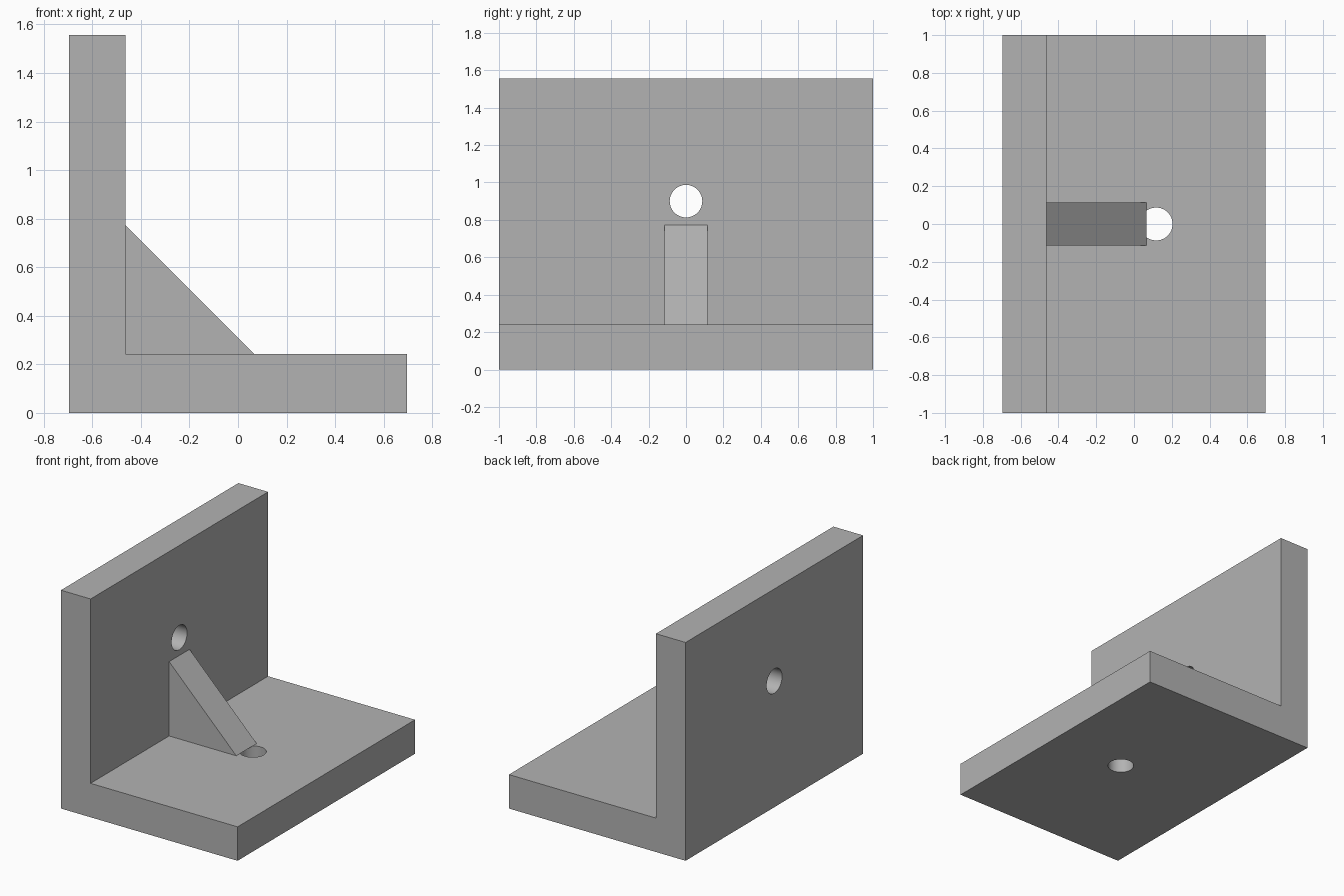
import bpy
import bmesh
from math import radians

cube = bpy.data.objects.get("Cube")
if cube:
    bpy.data.objects.remove(cube, do_unlink=True)

# Main dimensions
X0, X1 = -0.697, 0.697      # back of wall, front edge of base
WALL_X = -0.463             # inner wall face
BASE_Z, TOP_Z = 0.242, 1.557
HOLE_R = 0.087

grey = bpy.data.materials.new("plain_grey")
grey.use_nodes = True
colour = (0.45, 0.45, 0.45, 1)
grey.diffuse_color = colour
grey.node_tree.nodes["Principled BSDF"].inputs["Base Color"].default_value = colour


def extrude_profile(name, points, half_width):
    """Extrude an x-z profile symmetrically along y."""
    bm = bmesh.new()
    face = bm.faces.new([bm.verts.new((x, -half_width, z)) for x, z in points])
    side = bmesh.ops.extrude_face_region(bm, geom=[face])["geom"]
    verts = [v for v in side if isinstance(v, bmesh.types.BMVert)]
    bmesh.ops.translate(bm, verts=verts, vec=(0, 2 * half_width, 0))
    bmesh.ops.recalc_face_normals(bm, faces=bm.faces)
    mesh = bpy.data.meshes.new(name)
    bm.to_mesh(mesh)
    bm.free()
    mesh.materials.append(grey)
    obj = bpy.data.objects.new(name, mesh)
    bpy.context.collection.objects.link(obj)
    return obj


def drill(target, name, location, rotation):
    """Cut a round through hole."""
    bpy.ops.mesh.primitive_cylinder_add(vertices=64, radius=HOLE_R, depth=0.6,
                                        location=location, rotation=rotation)
    cutter = bpy.context.object
    cutter.name = name
    cutter.data.materials.append(grey)
    cutter.hide_render = True
    mod = target.modifiers.new(name, "BOOLEAN")
    mod.operation = "DIFFERENCE"
    mod.solver = "EXACT"
    mod.object = cutter
    bpy.context.view_layer.objects.active = target
    bpy.ops.object.modifier_apply(modifier=mod.name)
    bpy.data.objects.remove(cutter, do_unlink=True)


# L-shaped body: base plate and upright wall
bracket = extrude_profile("angle_bracket", [
    (X0, 0), (X1, 0), (X1, BASE_Z), (WALL_X, BASE_Z), (WALL_X, TOP_Z), (X0, TOP_Z)], 1.0)

# Bolt holes through the wall and the base
drill(bracket, "wall_hole", (-0.58, 0, 0.90), (0, radians(90), 0))
drill(bracket, "base_hole", (0.117, 0, 0.12), (0, 0, 0))

# Triangular rib bracing the corner, overhanging the base hole slightly
extrude_profile("gusset", [
    (WALL_X, BASE_Z), (0.067, BASE_Z), (WALL_X, 0.772)], 0.115)

# Smooth hole walls, sharp plate edges
bpy.ops.object.select_all(action="DESELECT")
bracket.select_set(True)
bpy.context.view_layer.objects.active = bracket
bpy.ops.object.shade_smooth_by_angle(angle=radians(30))
